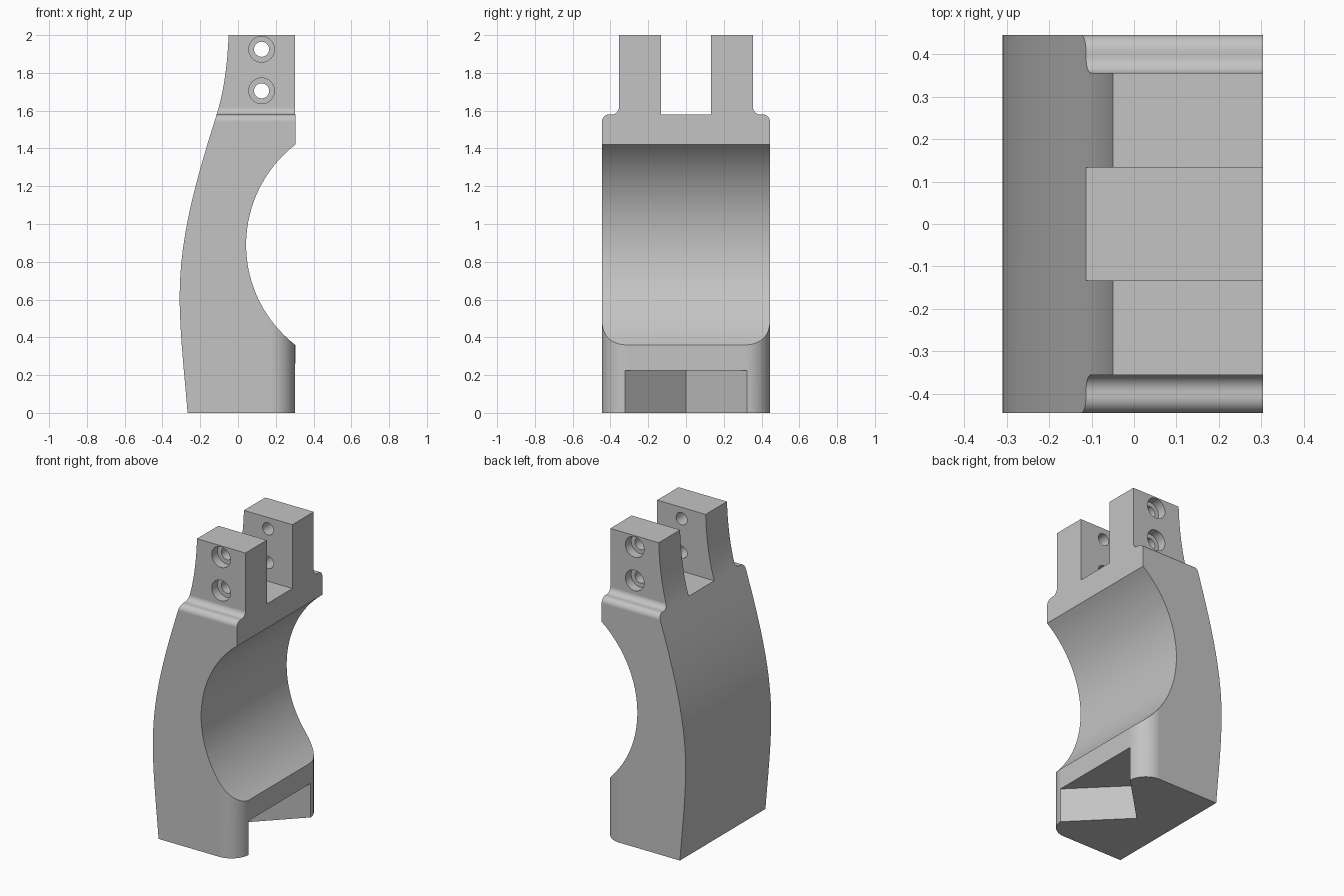
import bpy, bmesh
from math import sin, cos, pi, asin, radians
from mathutils import Vector
from mathutils.geometry import interpolate_bezier

if "Cube" in bpy.data.objects:
    bpy.data.objects.remove(bpy.data.objects["Cube"])

grey = bpy.data.materials.new("plain grey")
grey.use_nodes = True
grey.diffuse_color = (0.55, 0.55, 0.55, 1)
grey.node_tree.nodes["Principled BSDF"].inputs["Base Color"].default_value = (0.55, 0.55, 0.55, 1)

HALF = 0.445    # half the width
RIGHT = 0.303   # flat side of the bracket


def prism(name, outline, axis, lo, hi):
    """Extrude a closed 2D outline along one axis."""
    place = {"X": lambda a, b, t: (t, a, b),
             "Y": lambda a, b, t: (a, t, b),
             "Z": lambda a, b, t: (a, b, t)}[axis]
    bm = bmesh.new()
    ends = [[bm.verts.new(place(a, b, t)) for a, b in outline] for t in (lo, hi)]
    for ring in ends:
        bm.faces.new(ring)
    n = len(outline)
    for i in range(n):
        j = (i + 1) % n
        bm.faces.new((ends[0][i], ends[0][j], ends[1][j], ends[1][i]))
    bmesh.ops.recalc_face_normals(bm, faces=bm.faces)
    mesh = bpy.data.meshes.new(name)
    bm.to_mesh(mesh)
    bm.free()
    mesh.materials.append(grey)
    obj = bpy.data.objects.new(name, mesh)
    bpy.context.collection.objects.link(obj)
    return obj


def arc(cx, cy, r, start, end, steps):
    angles = [start + (end - start) * i / steps for i in range(steps + 1)]
    return [(cx + r * cos(a), cy + r * sin(a)) for a in angles]


def combine(target, tool, operation):
    """Apply a boolean and discard the tool."""
    bpy.context.view_layer.objects.active = target
    mod = target.modifiers.new("cut", "BOOLEAN")
    mod.operation, mod.solver, mod.object = operation, "EXACT", tool
    bpy.ops.object.modifier_apply(modifier=mod.name)
    bpy.data.objects.remove(tool)


# Side profile: curved back and round saddle
back = []
for knots in (((-.267, 0), (-.283, .2), (-.309, .42), (-.309, .62)),
              ((-.309, .62), (-.309, .95), (-.21, 1.27), (-.113, 1.58)),
              ((-.113, 1.58), (-.075, 1.7), (-.055, 1.85), (-.05, 2))):
    pts = interpolate_bezier(*[Vector(k) for k in knots], 13)
    back += [(p.x, p.y) for p in pts[:-1]]
back.append((-.05, 2))
sweep = asin(.53 / .67)
saddle = arc(RIGHT + .41, .89, .67, pi - sweep, pi + sweep, 40)
body = prism("clamp_bracket", back + [(RIGHT, 2)] + saddle + [(RIGHT, 0)], "Y", -HALF, HALF)

# Face profile: rounded shoulders and two prongs with a slot between
R = 0.038
half = [(HALF, -.1)]
half += arc(HALF - R, 1.58 - R, R, 0, pi / 2, 8)
half += arc(.355 + R, 1.58 + R, R, -pi / 2, -pi, 8)
half += [(.355, 2.1), (.133, 2.1), (.133, 1.58)]
half[0] = (HALF + .05, -.1)
half.insert(1, (HALF + .05, 1.4))
half.insert(2, (HALF, 1.4))
half[0:3] = [(HALF, -.1)]
face = half + [(-y, z) for y, z in reversed(half)]
combine(body, prism("face_cutter", face, "X", -1, 1), "INTERSECT")

# Rounded vertical corners on the lower block
r = 0.13
for side in (-1, 1):
    curve = arc(RIGHT - r, HALF - r, r, 0, pi / 2, 12)
    outline = curve + [(RIGHT - r, HALF + .1), (RIGHT + .1, HALF + .1), (RIGHT + .1, HALF - r)]
    outline = [(x, y * side) for x, y in outline]
    combine(body, prism("corner_cutter", outline, "Z", -.1, .8), "DIFFERENCE")

# V-shaped notch under the lower block
notch = [(-.02, 0), (RIGHT + .08, -.405), (RIGHT + .08, .405)]
combine(body, prism("notch_cutter", notch, "Z", -.1, .225), "DIFFERENCE")

# Counterbored bolt holes through both prongs
for z in (1.705, 1.925):
    bore = arc(.125, z, .04, 0, 2 * pi, 32)[:-1]
    combine(body, prism("bore_cutter", bore, "Y", -.6, .6), "DIFFERENCE")
    for side in (-1, 1):
        sink = arc(.125, z, .068, 0, 2 * pi, 32)[:-1]
        lo, hi = sorted((side * .295, side * .6))
        combine(body, prism("sink_cutter", sink, "Y", lo, hi), "DIFFERENCE")

# Smooth curves, crisp edges
bpy.ops.object.select_all(action="DESELECT")
body.select_set(True)
bpy.context.view_layer.objects.active = body
bpy.ops.object.shade_smooth_by_angle(angle=radians(25))
weighted = body.modifiers.new("weighted_normals", "WEIGHTED_NORMAL")
weighted.keep_sharp = True
